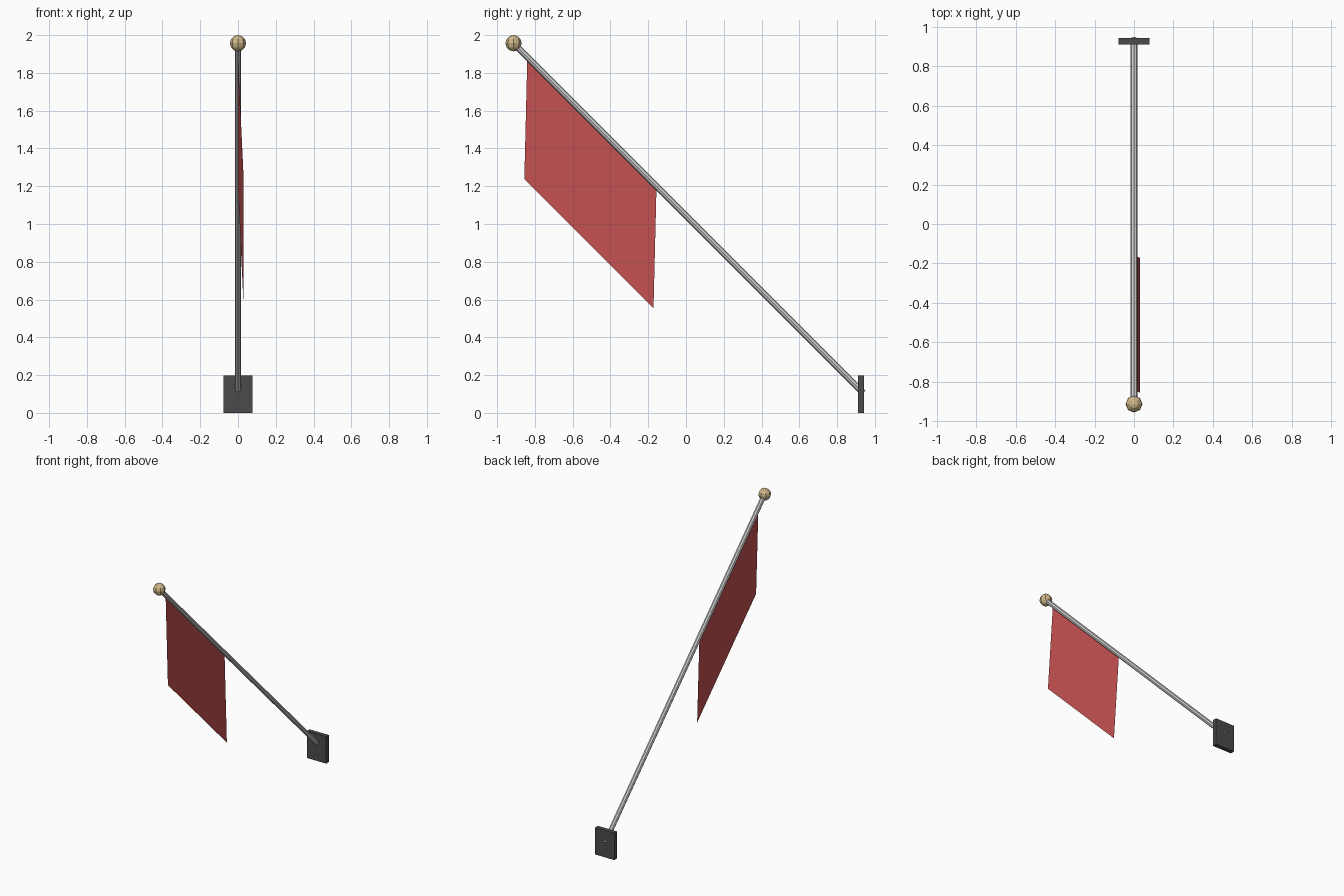
import bpy
import bmesh
from mathutils import Vector

if "Cube" in bpy.data.objects:
    bpy.data.objects.remove(bpy.data.objects["Cube"])


def paint(obj, name, rgb):
    mat = bpy.data.materials.new(name)
    mat.diffuse_color = (*rgb, 1)
    mat.use_nodes = True
    mat.node_tree.nodes["Principled BSDF"].inputs["Base Color"].default_value = mat.diffuse_color
    obj.data.materials.append(mat)


TIP = Vector((0, -0.913, 1.957))
FOOT = Vector((0, 0.938, 0.106))

# Wall plate
bpy.ops.mesh.primitive_cube_add(size=1, location=(0, 0.927, 0.099))
plate = bpy.context.object
plate.name = "wall_plate"
plate.scale = (0.156, 0.032, 0.198)
bpy.ops.object.transform_apply(location=False, rotation=False, scale=True)
paint(plate, "dark_metal", (0.07, 0.07, 0.07))

# Slanted eight-sided pole
axis = TIP - FOOT
bpy.ops.mesh.primitive_cylinder_add(
    vertices=8, radius=0.017, depth=axis.length, location=(TIP + FOOT) / 2,
    rotation=axis.to_track_quat('Z', 'Y').to_euler())
bpy.context.object.name = "pole"

# Ball finial
bpy.ops.mesh.primitive_uv_sphere_add(segments=8, ring_count=6, radius=0.043, location=TIP)
finial = bpy.context.object
finial.name = "ball_finial"
paint(finial, "brass", (0.62, 0.47, 0.25))

# Flag: one flat sheet hanging from the pole axis, leaning slightly sideways
top_outer = Vector((0, -0.840, 1.884))
top_inner = Vector((0, -0.156, 1.200))
drop = Vector((0.03, -0.016, -0.645))
bm = bmesh.new()
corners = (top_outer, top_outer + drop, top_inner + drop, top_inner)
bm.faces.new([bm.verts.new(c) for c in corners])
mesh = bpy.data.meshes.new("flag")
bm.to_mesh(mesh)
bm.free()
flag = bpy.data.objects.new("flag", mesh)
bpy.context.collection.objects.link(flag)
paint(flag, "red_cloth", (0.55, 0.08, 0.08))
